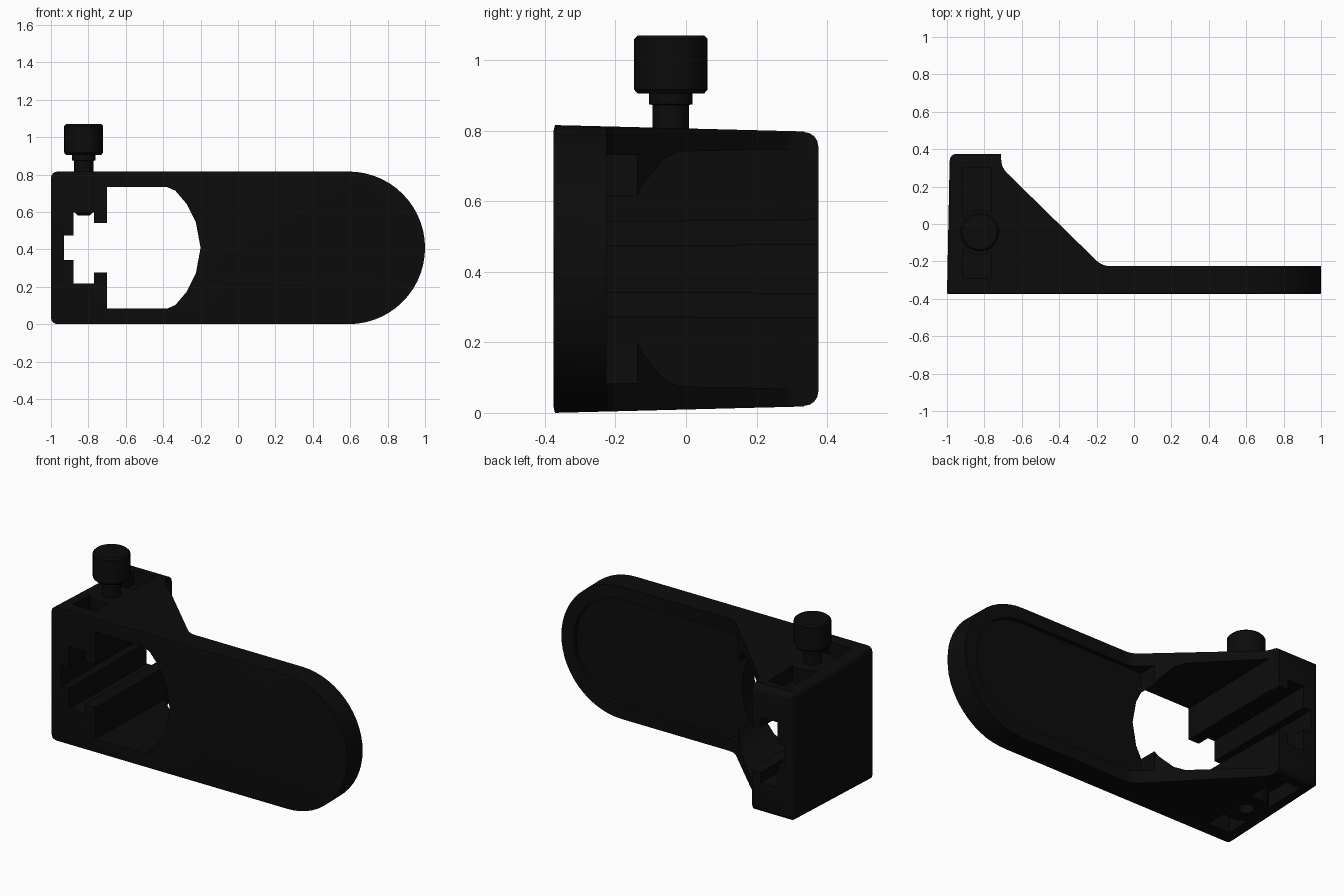
import bpy, bmesh, math
from mathutils import Vector

if "Cube" in bpy.data.objects:
    bpy.data.objects.remove(bpy.data.objects["Cube"])

black = bpy.data.materials.new("black plastic")
black.use_nodes = True
colour = (0.0035, 0.0035, 0.0035, 1)
black.diffuse_color = colour
black.node_tree.nodes["Principled BSDF"].inputs["Base Color"].default_value = colour

MID = 0.408  # middle height of the bracket


def make_object(name, bm):
    bmesh.ops.recalc_face_normals(bm, faces=bm.faces)
    mesh = bpy.data.meshes.new(name)
    bm.to_mesh(mesh)
    bm.free()
    mesh.materials.append(black)
    obj = bpy.data.objects.new(name, mesh)
    bpy.context.collection.objects.link(obj)
    return obj


def prism(name, points, axis, start, end, pivot=(0, 0), taper=(1, 1)):
    """Extrude a profile along an axis, scaling its far end about a pivot."""
    def place(u, v, w):
        return {"x": (w, u, v), "y": (u, w, v), "z": (u, v, w)}[axis]
    bm = bmesh.new()
    near = [bm.verts.new(place(u, v, start)) for u, v in points]
    far = [bm.verts.new(place(pivot[0] + (u - pivot[0]) * taper[0],
                              pivot[1] + (v - pivot[1]) * taper[1], end))
           for u, v in points]
    bm.faces.new(near)
    bm.faces.new(far)
    n = len(points)
    for i in range(n):
        j = (i + 1) % n
        bm.faces.new((near[i], near[j], far[j], far[i]))
    return make_object(name, bm)


def arc(cx, cy, r, a0, a1, steps):
    angles = [math.radians(a0 + (a1 - a0) * i / steps) for i in range(steps + 1)]
    return [(cx + r * math.cos(a), cy + r * math.sin(a)) for a in angles]


def lathe(name, profile, centre, sides=32):
    """Closed turned part from (radius, height) rings."""
    bm = bmesh.new()
    rings = [[bm.verts.new((x, y, z)) for x, y in
              arc(centre[0], centre[1], r, 0, 360, sides)[:-1]] for r, z in profile]
    for low, high in zip(rings, rings[1:]):
        for i in range(sides):
            j = (i + 1) % sides
            bm.faces.new((low[i], low[j], high[j], high[i]))
    bm.faces.new(rings[0])
    bm.faces.new(rings[-1])
    return make_object(name, bm)


def cut(target, tool, operation="DIFFERENCE"):
    """Apply a boolean and remove the tool."""
    mod = target.modifiers.new("cut", "BOOLEAN")
    mod.operation, mod.solver, mod.object = operation, "EXACT", tool
    graph = bpy.context.evaluated_depsgraph_get()
    mesh = bpy.data.meshes.new_from_object(target.evaluated_get(graph))
    target.modifiers.clear()
    target.data = mesh
    bpy.data.objects.remove(tool)


# Bracket outline from the front, narrowing toward the back
outline = (arc(0.592, MID, 0.408, -90, 90, 28)
           + arc(-0.965, 0.781, 0.035, 90, 180, 4)
           + arc(-0.965, 0.035, 0.035, 180, 270, 4))
bracket = prism("bracket", outline, "y", -0.375, 0.375, (1, MID), (0.9925, 0.953))

# Plan shape: thin plate, sloping gusset and deep clamp block
plan = ([(-0.985, -0.375), (0.99, -0.375), (1.05, -0.36), (1.05, -0.225)]
        + arc(-0.13, -0.125, 0.1, 270, 225, 4)
        + arc(-0.61, 0.345, 0.1, 225, 180, 4)
        + [(-0.71, 0.375)]
        + arc(-0.95, 0.34, 0.035, 90, 180, 4) + [(-1.05, 0.34), (-1.05, -0.36)])
cut(bracket, prism("plan_tool", plan, "z", -0.1, 1), "INTERSECT")

# Side shape: rounded back and front edges
side = [(-0.375, 0.015), (-0.36, -0.05), (0.335, -0.05), (0.335, 0.02)]
side += arc(0.335, 0.06, 0.04, -90, 0, 4)
side += [(y, 2 * MID - z) for y, z in reversed(side)]
cut(bracket, prism("side_tool", side, "x", -1.2, 1.2), "INTERSECT")

# Large opening joined to the stepped clamp channel
half = [(-0.93, 0.065), (-0.88, 0.065), (-0.88, 0.19), (-0.77, 0.19),
        (-0.77, 0.132), (-0.70, 0.132), (-0.70, 0.325), (-0.38, 0.325),
        (-0.335, 0.305), (-0.275, 0.235), (-0.225, 0.135), (-0.20, 0.0)]
opening = [(x, MID + h) for x, h in half] + [(x, MID - h) for x, h in reversed(half[:-1])]
cut(bracket, prism("opening_tool", opening, "y", -0.4, 0.4, (-0.6, MID), (1, 1.05)))

# Shallow recess in the back of the plate, leaving a rim
recess = arc(0.592, MID, 0.325, -90, 90, 24) + [(-0.26, MID + 0.325), (-0.26, MID - 0.325)]
cut(bracket, prism("recess_tool", recess, "y", -0.25, -0.1))

# Pockets around a round boss, in the top and the bottom of the block
SCREW = (-0.825, -0.043)
pocket = [(-0.915, -0.29), (-0.765, -0.29), (-0.765, 0.30), (-0.915, 0.30)]
for low, high in ((0.71, 0.9), (-0.1, 0.106)):
    tool = prism("pocket_tool", pocket, "z", low, high)
    cut(tool, lathe("boss_tool", [(0.122, low - 0.1), (0.122, high + 0.1)], SCREW))
    cut(bracket, tool)

# Screw bore in the underside
cut(bracket, lathe("bore_tool", [(0.045, -0.1), (0.045, 0.1)], SCREW, 24))

# Clamp screw: tip, shaft, collar and knob
screw = lathe("clamp_screw", [
    (0.032, 0.58), (0.052, 0.60), (0.052, 0.873), (0.062, 0.875), (0.062, 0.905),
    (0.094, 0.905), (0.104, 0.917), (0.104, 1.06), (0.094, 1.07)], SCREW)

# Smooth curved faces and keep the edges sharp
for obj in bpy.context.selected_objects:
    obj.select_set(False)
for obj in (bracket, screw):
    obj.select_set(True)
bpy.context.view_layer.objects.active = bracket
bpy.ops.object.shade_smooth_by_angle(angle=math.radians(30))
